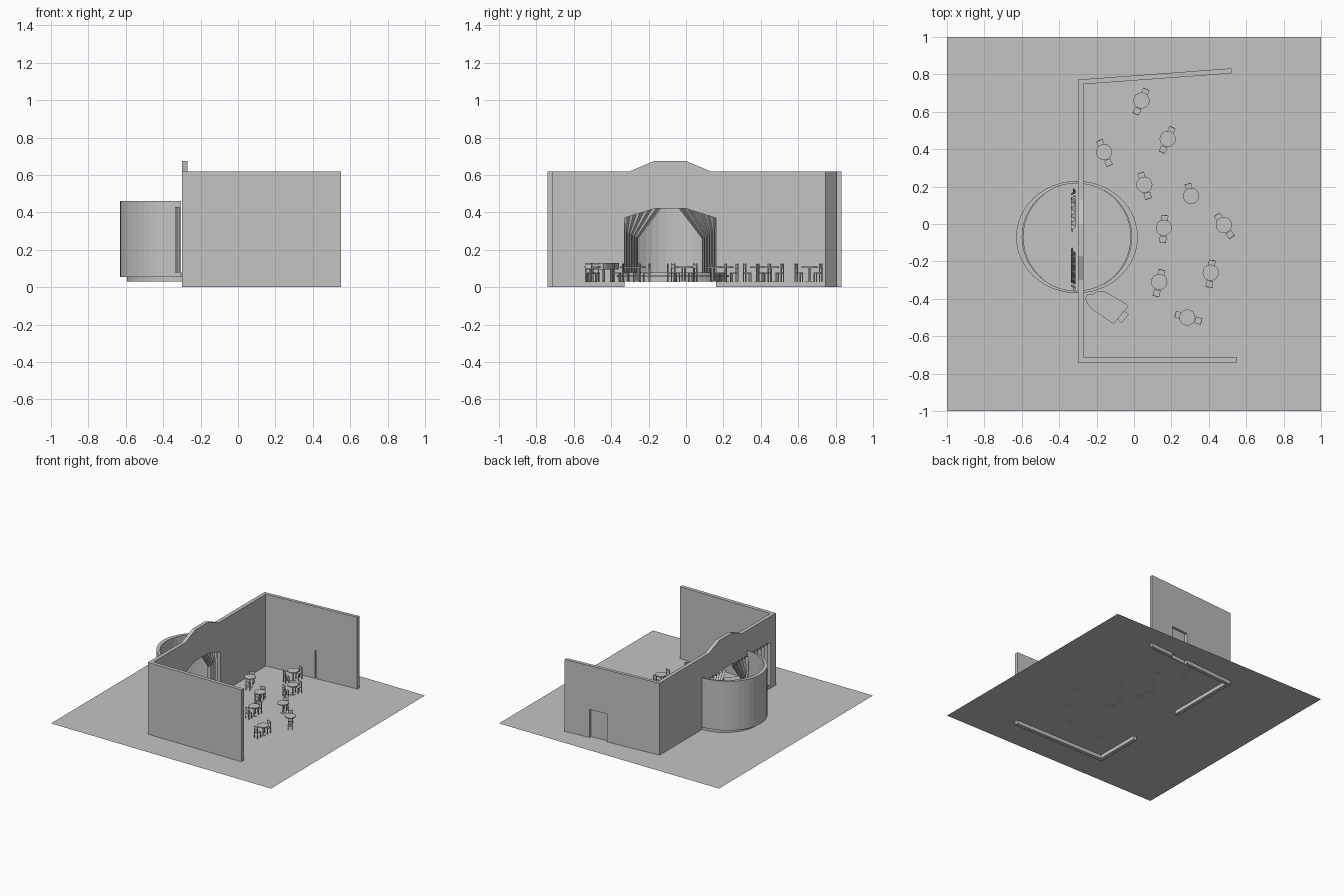
import bpy, bmesh, math
from mathutils import Matrix, Vector

if "Cube" in bpy.data.objects:
    bpy.data.objects.remove(bpy.data.objects["Cube"])

grey = bpy.data.materials.new("plain grey")
grey.diffuse_color = (0.55, 0.55, 0.55, 1)
grey.use_nodes = True
grey.node_tree.nodes["Principled BSDF"].inputs["Base Color"].default_value = grey.diffuse_color
FLOOR = 0.03


def finish(name, bm, normals=True):
    if normals:
        bmesh.ops.recalc_face_normals(bm, faces=bm.faces)
    me = bpy.data.meshes.new(name)
    bm.to_mesh(me)
    bm.free()
    me.materials.append(grey)
    ob = bpy.data.objects.new(name, me)
    bpy.context.scene.collection.objects.link(ob)
    return ob


def add_prism(bm, pts, vec):
    """Extrude a closed outline of 3D points along vec."""
    f = bm.faces.new([bm.verts.new(p) for p in pts])
    r = bmesh.ops.extrude_face_region(bm, geom=[f], use_keep_orig=True)
    top = [g for g in r["geom"] if isinstance(g, bmesh.types.BMVert)]
    bmesh.ops.translate(bm, verts=top, vec=vec)


def prism(name, pts, vec):
    bm = bmesh.new()
    add_prism(bm, pts, vec)
    return finish(name, bm)


def add_box(bm, x0, x1, y0, y1, z0, z1):
    m = Matrix.Translation(((x0 + x1) / 2, (y0 + y1) / 2, (z0 + z1) / 2))
    bmesh.ops.create_cube(bm, size=1, matrix=m @ Matrix.Diagonal((x1 - x0, y1 - y0, z1 - z0, 1)))


def add_disc(bm, x, y, r, z0, z1, n):
    bmesh.ops.create_cone(bm, cap_ends=True, segments=n, radius1=r, radius2=r, depth=z1 - z0,
                          matrix=Matrix.Translation((x, y, (z0 + z1) / 2)))


# ground sheet
bm = bmesh.new()
bmesh.ops.create_grid(bm, x_segments=1, y_segments=1, size=1, matrix=Matrix.Translation((0, 0, FLOOR)))
finish("floor", bm, False)

# proscenium wall with stage opening and raised crest
wall = [(-.71, 0), (-.33, 0), (-.33, .37), (-.17, .42), (0, .42), (.16, .37), (.16, 0), (.745, 0),
        (.745, .62), (.13, .62), (0, .675), (-.17, .675), (-.30, .62), (-.71, .62)]
prism("stage_wall", [(-.30, y, z) for y, z in wall], (.03, 0, 0))

# side walls; the slanted one has a doorway notch
prism("front_wall", [(-.30, -.74, 0), (.55, -.74, 0), (.55, -.71, 0), (-.30, -.71, 0)], (0, 0, .62))


def slant(x):
    return .745 + (x + .30) * .06 / .82


notched = [(-.30, 0), (.155, 0), (.155, .26), (.305, .26), (.305, 0), (.52, 0), (.52, .62), (-.30, .62)]
prism("slanted_wall", [(x, slant(x), z) for x, z in notched], (0, .027, 0))
prism("door", [(x, slant(x), z) for x, z in [(.163, 0), (.305, 0), (.305, .26), (.163, .26)]], (0, .008, 0))

# round stage: narrow base disc, low front lip and tall rear drum
CX, CY, RI, RX, RY = -.305, -.07, .293, .325, .30
bm = bmesh.new()
add_disc(bm, CX, CY, RI - .004, FLOOR, .08, 48)
finish("stage_platform", bm)


def half_ring(name, a0, a1, z0, z1, n=24):
    bm = bmesh.new()
    rows = []
    for i in range(n + 1):
        a = math.radians(a0 + (a1 - a0) * i / n)
        c, s = math.cos(a), math.sin(a)
        o, q = (CX + RX * c, CY + RY * s), (CX + RI * c, CY + (RI - .005) * s)
        rows.append([bm.verts.new(p) for p in ((*o, z0), (*o, z1), (*q, z1), (*q, z0))])
    for A, B in zip(rows, rows[1:]):
        for k in range(4):
            bm.faces.new((A[k], A[(k + 1) % 4], B[(k + 1) % 4], B[k]))
    bm.faces.new(rows[0])
    bm.faces.new(rows[-1])
    finish(name, bm)


half_ring("rear_drum", 90, 270, .055, .46)
half_ring("front_lip", -90, 90, .055, .066)


# curtains: folded sheets following a path per fold position
def curtain(name, path, folds, n):
    bm = bmesh.new()
    cols = []
    for i in range(n + 1):
        u = i / n
        x = -.325 + .013 * math.sin(u * folds * math.tau)
        cols.append([bm.verts.new((x, y, z)) for y, z in path(u)])
    for A, B in zip(cols, cols[1:]):
        for k in range(len(A) - 1):
            bm.faces.new((A[k], B[k], B[k + 1], A[k + 1]))
    finish(name, bm)


def drape(side):
    def path(u):
        low = .245 + .006 - .08 * u             # gathered at the side
        high = .275 - .235 * u                  # spread along the top
        return [(-.085 + side * low, .08), (-.085 + side * low, .31 - .05 * u),
                (-.085 + side * high, .43)]
    return path


curtain("left_drape", drape(-1), 6, 48)
curtain("right_drape", drape(1), 6, 48)
curtain("offstage_curtain", lambda u: [(-.38 - .25 * u, .08), (-.38 - .25 * u, .43)], 6, 48)


# cafe tables with chairs
def table(x, y):
    bm = bmesh.new()
    add_disc(bm, x, y, .043, .104, .111, 20)
    add_disc(bm, x, y, .005, FLOOR, .104, 8)
    add_disc(bm, x, y, .02, FLOOR, .034, 12)
    finish("table", bm)


def chair(x, y, ang):
    """Chair whose back faces along ang."""
    bm = bmesh.new()
    add_box(bm, -.018, .018, -.018, .018, .073, .079)
    for sy in (-1, 1):
        ys = sorted((sy * .018, sy * .013))
        add_box(bm, -.018, -.013, *ys, .028, .073)
        add_box(bm, .013, .018, *ys, .028, .127)
    add_box(bm, .014, .017, -.013, .013, .100, .125)
    bmesh.ops.transform(bm, verts=bm.verts,
                        matrix=Matrix.Translation((x, y, 0)) @ Matrix.Rotation(ang, 4, 'Z'))
    finish("chair", bm)


tables = [(.04, .66, 67), (.18, .455, 67), (-.16, .385, 112), (.055, .21, 107), (.305, .15, 105),
          (.16, -.02, 85), (.48, -.005, 124), (.41, -.26, 83), (.135, -.31, 77), (.285, -.50, 164)]
for i, (x, y, deg) in enumerate(tables):
    table(x, y)
    a = math.radians(deg)
    chair(x + .05 * math.cos(a), y + .05 * math.sin(a), a)
    if i != 4:
        chair(x - .062 * math.cos(a), y - .062 * math.sin(a), a + math.pi)

# grand piano: curved case, keyboard shelf, legs
case = [(-.045, -.425), (-.03, -.44), (-.11, -.535), (-.225, -.455), (-.25, -.425), (-.262, -.395),
        (-.25, -.378), (-.225, -.378), (-.20, -.362), (-.16, -.358), (-.125, -.378)]
bm = bmesh.new()
add_prism(bm, [(x, y, .095) for x, y in case], (0, 0, .035))
for x, y in [(-.055, -.44), (-.115, -.51), (-.235, -.40)]:
    add_disc(bm, x, y, .006, .028, .095, 8)
finish("piano", bm)

# piano bench
bm = bmesh.new()
add_box(bm, -.03, .03, -.017, .017, .07, .08)
for sx in (-.026, .026):
    for sy in (-.013, .013):
        add_box(bm, sx - .003, sx + .003, sy - .003, sy + .003, .028, .07)
bmesh.ops.transform(bm, verts=bm.verts, matrix=Matrix.Translation((-.06, -.495, 0))
                    @ Matrix.Rotation(math.radians(50), 4, 'Z'))
finish("piano_bench", bm)
